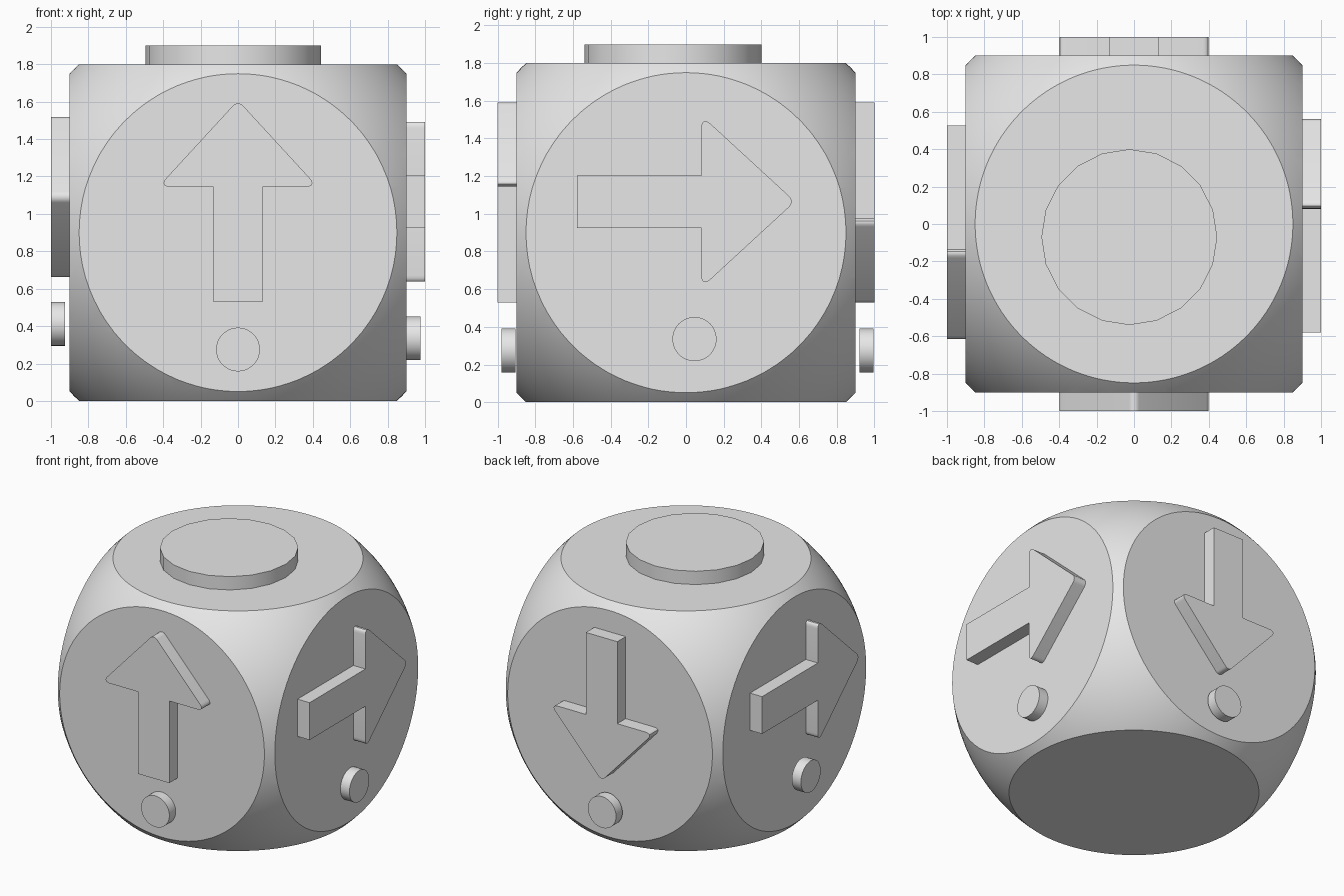
import bpy, bmesh
from math import radians, sqrt
from mathutils import Matrix, Vector

cube = bpy.data.objects.get("Cube")
if cube:
    bpy.data.objects.remove(cube)

HALF = 0.9          # half width of the body
RIM = 0.85          # radius of each flat round face
CENTRE = Vector((0, 0, HALF))

grey = bpy.data.materials.new("plain_grey")
grey.use_nodes = True
grey.diffuse_color = (0.8, 0.8, 0.8, 1)
grey.node_tree.nodes["Principled BSDF"].inputs["Base Color"].default_value = (0.8, 0.8, 0.8, 1)


def finish(name, bm, matrix=None):
    """Turn a bmesh into a smooth-shaded object with sharp rims."""
    if matrix:
        bm.transform(matrix)
    bmesh.ops.recalc_face_normals(bm, faces=bm.faces)
    mesh = bpy.data.meshes.new(name)
    bm.to_mesh(mesh)
    bm.free()
    mesh.shade_smooth()
    mesh.set_sharp_from_angle(angle=radians(30))
    mesh.materials.append(grey)
    obj = bpy.data.objects.new(name, mesh)
    bpy.context.collection.objects.link(obj)
    return obj


def on_side(turn, u, v, depth, spin=0):
    """Place a flat part on a side: u to the right, v up, depth outwards."""
    return (Matrix.Rotation(radians(turn), 4, 'Z')
            @ Matrix.Translation((u, -depth, v))
            @ Matrix.Rotation(radians(90), 4, 'X')
            @ Matrix.Rotation(radians(spin), 4, 'Z'))


def disc(name, radius, height, sides, matrix):
    """Short cylinder standing on its local origin."""
    bm = bmesh.new()
    bmesh.ops.create_cone(bm, cap_ends=True, segments=sides, radius1=radius,
                          radius2=radius, depth=height)
    bmesh.ops.translate(bm, verts=bm.verts, vec=(0, 0, height / 2))
    # Put a corner of the disc on the local x axis
    finish(name, bm, matrix @ Matrix.Rotation(radians(90), 4, 'Z'))


def arrow(name, size, matrix):
    """Raised arrow with three rounded head corners."""
    right = [(0.13, -0.53), (0.13, 0.085), (0.426, 0.085)]
    outline = right + [(0, 0.548)] + [(-x, y) for x, y in reversed(right)]
    bm = bmesh.new()
    verts = [bm.verts.new((x * size, y * size, 0)) for x, y in outline]
    bm.faces.new(verts)
    wings, tip = [verts[2], verts[4]], [verts[3]]
    for corners, amount in ((wings, 0.06), (tip, 0.04)):
        bmesh.ops.bevel(bm, geom=corners, offset=amount * size, offset_type='OFFSET',
                        segments=6, profile=0.5, affect='VERTICES')
    top = bmesh.ops.extrude_face_region(bm, geom=list(bm.faces))
    moved = [g for g in top["geom"] if isinstance(g, bmesh.types.BMVert)]
    bmesh.ops.translate(bm, verts=moved, vec=(0, 0, 0.1))
    finish(name, bm, matrix)


# Body: a sphere sliced flat on six sides
bm = bmesh.new()
bmesh.ops.create_uvsphere(bm, u_segments=128, v_segments=64,
                          radius=sqrt(HALF ** 2 + RIM ** 2))
for axis in range(3):
    for sign in (-1, 1):
        normal = Vector((0, 0, 0))
        normal[axis] = sign
        cut = bmesh.ops.bisect_plane(bm, geom=bm.verts[:] + bm.edges[:] + bm.faces[:],
                                     plane_co=normal * HALF, plane_no=normal,
                                     clear_outer=True)
        rim = [g for g in cut["geom_cut"] if isinstance(g, bmesh.types.BMEdge)]
        bmesh.ops.contextual_create(bm, geom=rim)
finish("body", bm, Matrix.Translation(CENTRE))

# Big button on the top
disc("top_button", 0.47, 0.1, 20, Matrix.Translation((-0.025, -0.07, 2 * HALF)))

# Side, turn, arrow (u, v, spin, size), peg (u, v, start depth)
sides = [
    ("front", 0, (0, 1.06, 0, 1.0), (0, 0.275, 0.905)),
    ("left", 90, (-0.01, 1.065, -90, 1.075), (0.045, 0.335, 0.9)),
    ("back", 180, (0, 1.06, 180, 1.0), (0, 0.275, 0.92)),
    ("right", 270, (0.043, 1.09, -90, 1.075), (0.05, 0.412, 0.925)),
]
for side, turn, (u, v, spin, size), (pu, pv, start) in sides:
    arrow(side + "_arrow", size, on_side(turn, u, v, HALF, spin))
    disc(side + "_peg", 0.117, 0.075, 48, on_side(turn, pu, pv, start))
